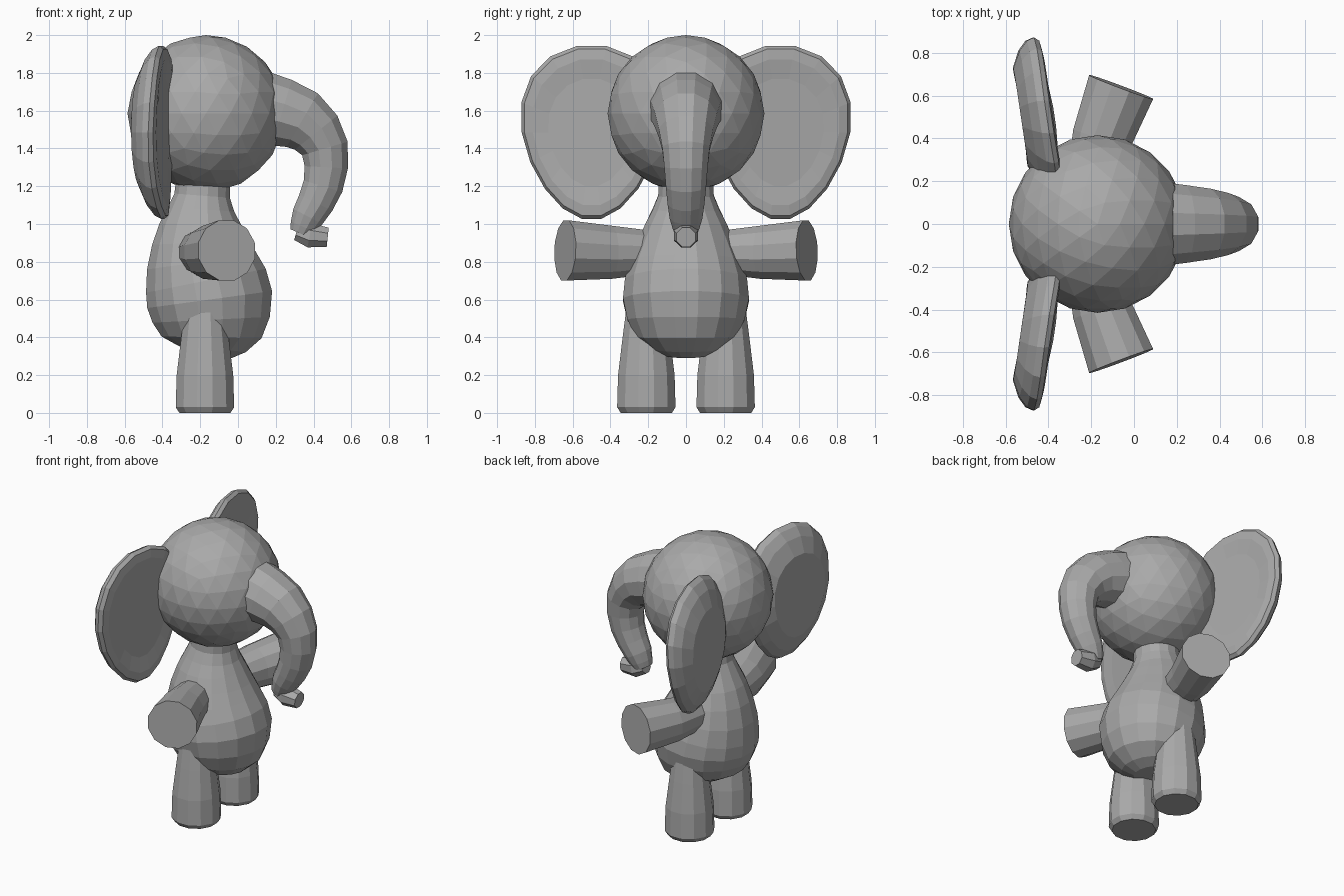
import bpy, bmesh, math
from mathutils import Vector

cube = bpy.data.objects.get("Cube")
if cube:
    bpy.data.objects.remove(cube)

grey = bpy.data.materials.new("plain_grey")
grey.use_nodes = True
colour = (0.4, 0.4, 0.4, 1)
grey.diffuse_color = colour
grey.node_tree.nodes["Principled BSDF"].inputs["Base Color"].default_value = colour


def finish(name, bm):
    """Turn a finished bmesh into a flat-shaded grey object."""
    bmesh.ops.recalc_face_normals(bm, faces=bm.faces)
    mesh = bpy.data.meshes.new(name)
    bm.to_mesh(mesh)
    bm.free()
    mesh.materials.append(grey)
    bpy.context.collection.objects.link(bpy.data.objects.new(name, mesh))


def skin(name, rings):
    """Join matching rings of points into a closed surface."""
    bm = bmesh.new()
    loops = [[bm.verts.new(point) for point in ring] for ring in rings]
    for lower, upper in zip(loops, loops[1:]):
        for i in range(len(lower)):
            bm.faces.new((lower[i - 1], lower[i], upper[i], upper[i - 1]))
    bm.faces.new(loops[0])
    bm.faces.new(loops[-1])
    finish(name, bm)


def smooth_stations(stations):
    """Insert one spline midpoint between each pair of stations."""
    padded = [stations[0]] + stations + [stations[-1]]
    result = [stations[0]]
    for before, start, end, after in zip(padded, padded[1:], padded[2:], padded[3:]):
        result.append(tuple((9 * (s + e) - b - a) / 16
                            for b, s, e, a in zip(before, start, end, after)))
        result.append(end)
    return result


def tube(name, stations, sides):
    """Round limb through (x, y, z, radius) stations, square to its path."""
    centres = [Vector(station[:3]) for station in stations]
    last = len(centres) - 1
    rings = []
    for i, centre in enumerate(centres):
        along = (centres[min(i + 1, last)] - centres[max(i - 1, 0)]).normalized()
        guide = Vector((0, 1, 0)) if abs(along.y) < 0.5 else Vector((0, 0, 1))
        across = along.cross(guide).normalized()
        upward = along.cross(across)
        radius = stations[i][3]
        rings.append([])
        for k in range(sides):
            turn = math.tau * (k + 0.5) / sides
            rings[-1].append(centre + radius * (across * math.cos(turn)
                                                + upward * math.sin(turn)))
    skin(name, rings)


def ear(name, side):
    """Dished egg-shaped flap, wide above and narrow below."""
    rings = []
    for layer in range(1, 8):
        lean = math.pi * layer / 8
        spread = math.sqrt(math.sin(lean))
        ring = []
        for k in range(18):
            turn = math.tau * k / 18
            rise = spread * math.sin(turn)
            y = 0.5 + 0.37 * spread * math.cos(turn) * (1 + 0.2 * rise)
            z = 1.485 + 0.465 * rise
            dish = 0.4 * (z - 1.5) ** 2 + 0.5 * (y - 0.65) ** 2
            ring.append((dish - 0.5 + 0.075 * math.cos(lean), side * y, z))
        rings.append(ring)
    skin(name, rings)


# Pear-shaped body, from the belly up to the neck
tube("body", smooth_stations([
    (-0.15, 0, 0.31, 0.12), (-0.14, 0, 0.4, 0.27), (-0.15, 0, 0.6, 0.34),
    (-0.19, 0, 0.8, 0.3), (-0.2, 0, 1, 0.22), (-0.19, 0, 1.15, 0.15),
    (-0.18, 0, 1.3, 0.15)]), 16)

# Round faceted head
ball = bmesh.new()
bmesh.ops.create_icosphere(ball, subdivisions=3, radius=0.415)
bmesh.ops.translate(ball, verts=ball.verts, vec=(-0.17, 0, 1.585))
finish("head", ball)

# Drooping trunk and its upturned tip
tube("trunk", smooth_stations([
    (0.14, 0, 1.61, 0.2), (0.34, 0, 1.55, 0.17), (0.46, 0, 1.4, 0.13),
    (0.45, 0, 1.2, 0.11), (0.37, 0, 1.04, 0.09), (0.33, 0, 0.95, 0.06)]), 12)
tube("trunk_tip", [(0.31, 0, 0.96, 0.05), (0.38, 0, 0.94, 0.07),
                   (0.475, 0, 0.93, 0.055)], 8)

for label, side in (("left", 1), ("right", -1)):
    ear(label + "_ear", side)

    # Stubby arm, swept slightly towards the face
    tube(label + "_arm", [(-0.2, side * 0.2, 0.85, 0.12), (-0.15, side * 0.4, 0.85, 0.145),
                          (-0.06, side * 0.64, 0.86, 0.165)], 12)

    # Leg widening to a flat foot
    tube(label + "_leg", [(-0.175, side * 0.21, height, radius) for height, radius in (
        (0, 0.14), (0.03, 0.16), (0.2, 0.155), (0.4, 0.13), (0.55, 0.11))], 12)
